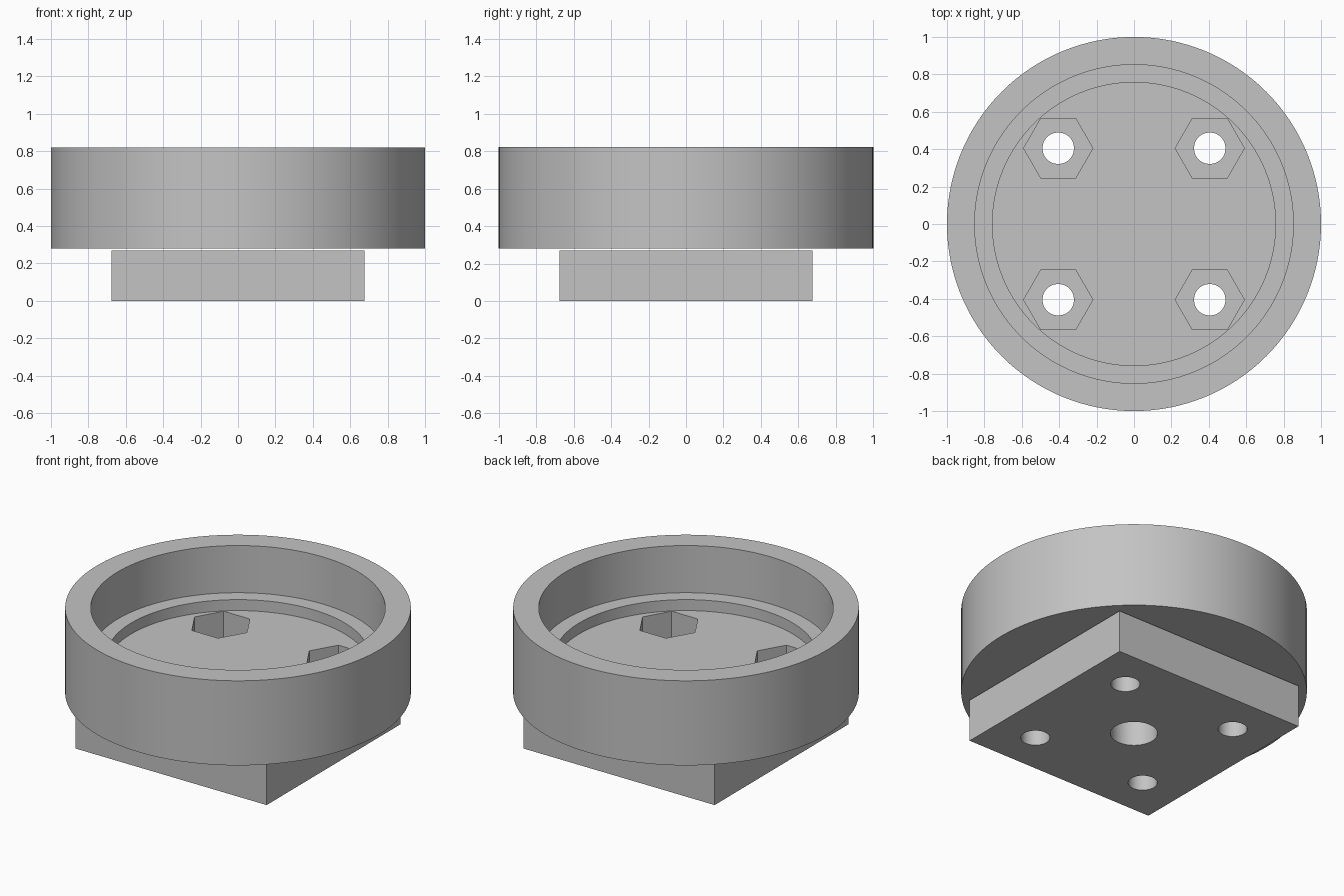
import bpy
import bmesh
from math import cos, sin, tau
from mathutils import Matrix

default = bpy.data.objects.get("Cube")
if default:
    bpy.data.objects.remove(default, do_unlink=True)

grey = bpy.data.materials.new("plain grey")
GREY = (0.55, 0.55, 0.55, 1)
grey.diffuse_color = GREY
grey.use_nodes = True
grey.node_tree.nodes["Principled BSDF"].inputs["Base Color"].default_value = GREY

SIDES = 128
BASE_TOP, CUP_BOTTOM, FLOOR, LEDGE, RIM = 0.27, 0.281, 0.45, 0.52, 0.821
BOLT = 0.405
BOLTS = [(x, y) for x in (-BOLT, BOLT) for y in (-BOLT, BOLT)]


def add_object(name, bm):
    bmesh.ops.recalc_face_normals(bm, faces=bm.faces)
    mesh = bpy.data.meshes.new(name)
    bm.to_mesh(mesh)
    bm.free()
    mesh.materials.append(grey)
    obj = bpy.data.objects.new(name, mesh)
    bpy.context.collection.objects.link(obj)
    return obj


def add_prism(bm, x, y, radius, bottom, top, sides):
    # Vertical prism with a corner pointing along +x
    ring = [bm.verts.new((x + radius * cos(tau * i / sides),
                          y + radius * sin(tau * i / sides), bottom))
            for i in range(sides)]
    face = bm.faces.new(ring)
    ext = bmesh.ops.extrude_face_region(bm, geom=[face])
    moved = [v for v in ext["geom"] if isinstance(v, bmesh.types.BMVert)]
    bmesh.ops.translate(bm, verts=moved, vec=(0, 0, top - bottom))


def cut(obj, bm):
    # Subtract the prisms, bake the result and drop the cutter
    cutter = add_object("cutter", bm)
    cutter.hide_render = True
    mod = obj.modifiers.new("holes", "BOOLEAN")
    mod.operation = "DIFFERENCE"
    mod.solver = "EXACT"
    mod.object = cutter
    bpy.context.view_layer.update()
    graph = bpy.context.evaluated_depsgraph_get()
    baked = bpy.data.meshes.new_from_object(obj.evaluated_get(graph))
    obj.modifiers.clear()
    obj.data = baked
    bpy.data.objects.remove(cutter, do_unlink=True)


def smooth(obj):
    bpy.ops.object.select_all(action="DESELECT")
    obj.select_set(True)
    bpy.context.view_layer.objects.active = obj
    bpy.ops.object.shade_smooth_by_angle(angle=0.5)


# Round cup: revolved profile with a stepped inside
profile = [(0, CUP_BOTTOM), (1, CUP_BOTTOM), (1, RIM), (0.852, RIM),
           (0.852, LEDGE), (0.757, LEDGE), (0.757, FLOOR), (0, FLOOR)]
bm = bmesh.new()
points = [bm.verts.new((r, 0, z)) for r, z in profile]
edges = [bm.edges.new(pair) for pair in zip(points, points[1:])]
bmesh.ops.spin(bm, geom=points + edges, cent=(0, 0, 0), axis=(0, 0, 1),
               angle=tau, steps=SIDES, use_merge=True)
bmesh.ops.remove_doubles(bm, verts=bm.verts, dist=0.0001)
cup = add_object("round_cup", bm)

# Hexagonal nut pockets through the cup floor
bm = bmesh.new()
for x, y in BOLTS:
    add_prism(bm, x, y, 0.185, 0.2, 0.5, 6)
cut(cup, bm)
smooth(cup)

# Square mounting block
bm = bmesh.new()
bmesh.ops.create_cube(bm, size=1, matrix=Matrix.Translation((0, 0, BASE_TOP / 2))
                      @ Matrix.Diagonal((1.35, 1.35, BASE_TOP, 1)))
base = add_object("square_base", bm)

# Bolt holes and central bore through the block
bm = bmesh.new()
for x, y in BOLTS:
    add_prism(bm, x, y, 0.084, -0.1, 0.4, 48)
add_prism(bm, 0, 0, 0.136, -0.1, 0.4, 64)
cut(base, bm)
smooth(base)
